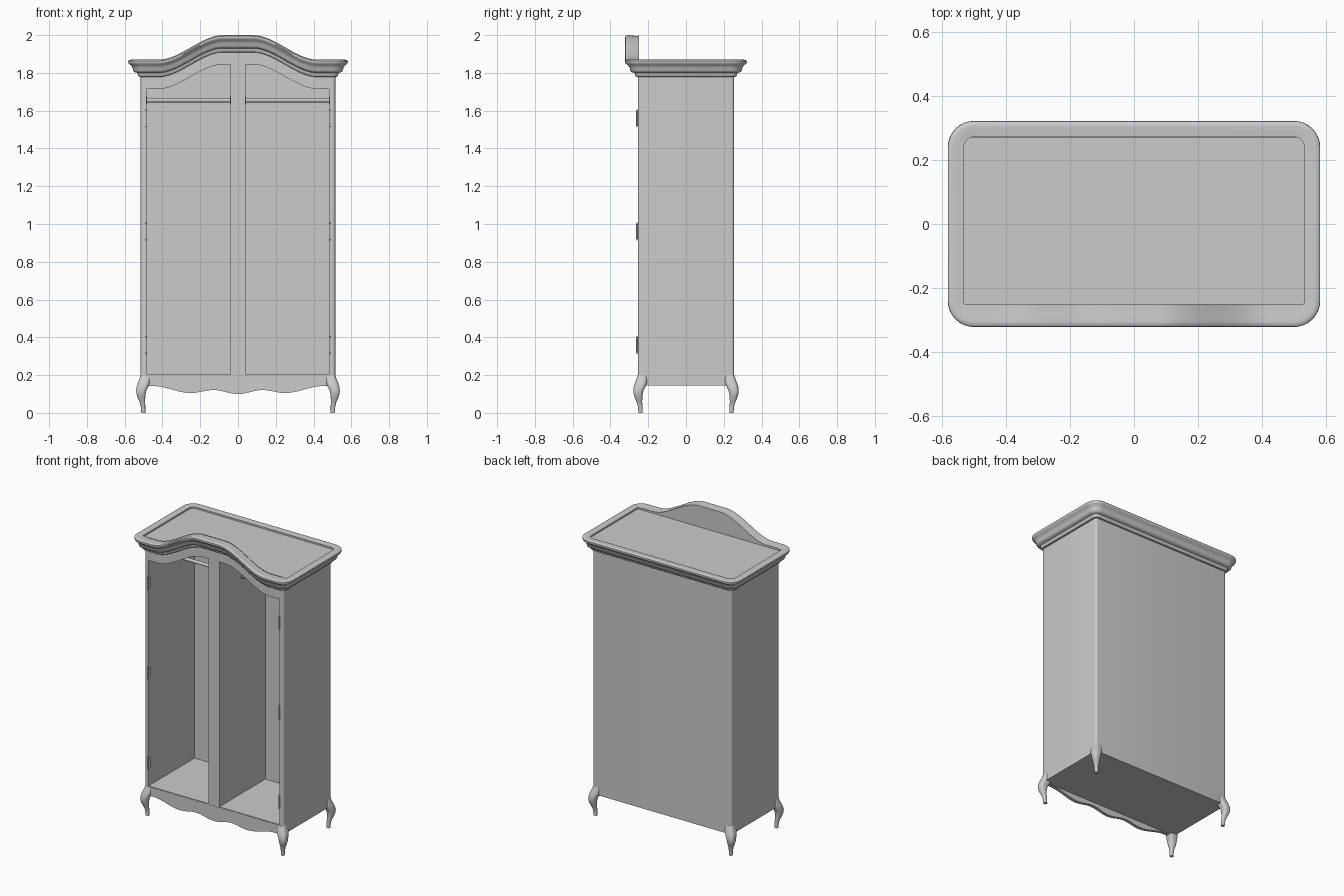
import bpy, bmesh, math

if "Cube" in bpy.data.objects:
    bpy.data.objects.remove(bpy.data.objects["Cube"])

HX, HY, R = 0.515, 0.255, 0.015      # carcass half sizes and corner radius


def smooth(t):
    t = min(1, max(0, t))
    return t * t * (3 - 2 * t)


def arch(x):
    return 0.13 * smooth((0.42 - abs(x)) / 0.34)


def finish(bm, name, angle=35):
    bmesh.ops.recalc_face_normals(bm, faces=bm.faces)
    me = bpy.data.meshes.new(name)
    bm.to_mesh(me)
    bm.free()
    ob = bpy.data.objects.new(name, me)
    bpy.context.collection.objects.link(ob)
    shade(ob, angle)
    return ob


def shade(ob, angle=35):
    bpy.ops.object.select_all(action='DESELECT')
    ob.select_set(True)
    bpy.context.view_layer.objects.active = ob
    bpy.ops.object.shade_smooth_by_angle(angle=math.radians(angle))


def loft(name, rings, closed=False, angle=35):
    bm = bmesh.new()
    vs = [[bm.verts.new(p) for p in r] for r in rings]
    pairs = list(zip(vs, vs[1:])) + ([(vs[-1], vs[0])] if closed else [])
    n = len(vs[0])
    for a, b in pairs:
        for i in range(n):
            j = (i + 1) % n
            bm.faces.new((a[i], a[j], b[j], b[i]))
    if not closed:
        bm.faces.new(vs[0])
        bm.faces.new(vs[-1])
    return finish(bm, name, angle)


def slab(name, outline, y0, y1):
    """Extrude an x-z outline along y."""
    return loft(name, [[(x, y, z) for x, z in outline] for y in (y0, y1)])


def box(name, x0, x1, y0, y1, z0, z1):
    return slab(name, [(x0, z0), (x1, z0), (x1, z1), (x0, z1)], y0, y1)


def rounded_rect(hx, hy, r, front=0, seg=6):
    """Rounded rectangle starting along the front edge."""
    a, b = hx - r, hy - r
    pts = [(-a + 2 * a * i / (front + 1), -hy) for i in range(1, front + 1)]
    for k, (sx, sy) in enumerate([(1, -1), (1, 1), (-1, 1), (-1, -1)]):
        for i in range(seg + 1):
            t = math.pi / 2 * (k - 1 + i / seg)
            pts.append((sx * a + r * math.cos(t), sy * b + r * math.sin(t)))
    return pts


def cut(ob, cutter):
    m = ob.modifiers.new("cut", 'BOOLEAN')
    m.operation, m.solver, m.object = 'DIFFERENCE', 'EXACT', cutter
    bpy.context.view_layer.objects.active = ob
    bpy.ops.object.modifier_apply(modifier=m.name)
    bpy.data.objects.remove(cutter)


# Hollow carcass: two compartments with arched door openings
carcass = loft("carcass", [[(x, y, z) for x, y in rounded_rect(HX, HY, R)]
                           for z in (0.145, 1.852)])
for s in (-1, 1):
    xa, xb = sorted((s * 0.037, s * 0.488))
    cut(carcass, box("cavity_cutter", xa, xb, -0.235, 0.237, 0.202, 1.847))
    xs = [0.485 - 0.445 * i / 30 for i in range(31)]
    outline = [(s * 0.04, 0.205), (s * 0.485, 0.205)]
    outline += [(s * x, 1.715 + arch(x)) for x in xs]
    cut(carcass, slab("opening_cutter", outline, -0.4, -0.1))
shade(carcass)

# Arched fascia that rises above the carcass top
xs = [-0.5 + i / 60 for i in range(61)]
slab("arched_fascia", [(-0.5, 1.846), (0.5, 1.846)] +
     [(x, 1.868 + arch(x)) for x in reversed(xs)], -0.2555, -0.25)

# Cornice: moulding profile (offset, height) swept around, arched in front
profile = [(-0.004, 1.778), (0.010, 1.780), (0.015, 1.787), (0.017, 1.800),
           (0.034, 1.804), (0.040, 1.812), (0.043, 1.826), (0.051, 1.840),
           (0.062, 1.847), (0.067, 1.856), (0.066, 1.864), (0.060, 1.869),
           (0.050, 1.870), (0.030, 1.867), (0.017, 1.866), (0.017, 1.848),
           (-0.004, 1.848)]
rings = []
for k, (d, z) in enumerate(profile):
    ring = []
    for x, y in rounded_rect(HX + d, HY + d, R + d, front=60, seg=8):
        up = arch(x) if y < -0.2 else 0
        if k > 13:
            y = max(y, -0.25) if y > -0.2 or abs(x) > 0.52 else -0.25
        ring.append((x, y, z + up))
    rings.append(ring)
loft("cornice", rings, closed=True, angle=40)
box("top_panel", -0.531, 0.531, -0.252, 0.271, 1.845, 1.856)

# Scalloped front apron
keys = [(0, 0.100), (0.13, 0.121), (0.25, 0.105), (0.45, 0.142), (0.51, 0.142)]


def apron_z(x):
    x = abs(x)
    for (xa, za), (xb, zb) in zip(keys, keys[1:]):
        if x <= xb:
            return za + (zb - za) * smooth((x - xa) / (xb - xa))
    return keys[-1][1]


xs = [-0.5 + i / 80 for i in range(81)]
slab("front_apron", [(x, apron_z(x)) for x in xs] + [(0.5, 0.2), (-0.5, 0.2)],
     -0.2565, -0.236)

# Cabriole legs: (height, bulge beyond the carcass, width)
levels = [(0, -0.003, 0.022), (0.02, -0.002, 0.022), (0.04, 0.001, 0.025),
          (0.06, 0.007, 0.030), (0.08, 0.016, 0.040), (0.10, 0.022, 0.048),
          (0.12, 0.024, 0.054), (0.14, 0.021, 0.062), (0.16, 0.015, 0.064),
          (0.18, 0.007, 0.060), (0.2, 0.0008, 0.052)]
for sx, nx in ((-1, "left"), (1, "right")):
    for sy, ny in ((-1, "front"), (1, "back")):
        rings = []
        for z, d, w in levels:
            cx, cy = HX + d - w / 2, HY + d - w / 2
            rings.append([(sx * cx + x, sy * cy + y, z)
                          for x, y in rounded_rect(w / 2, w / 2, w * 0.36)])
        loft(f"{ny}_{nx}_leg", rings, angle=50)


def rod(name, p, radius, length, axis):
    bm = bmesh.new()
    bmesh.ops.create_cone(bm, cap_ends=True, segments=20, radius1=radius,
                          radius2=radius, depth=length)
    ob = finish(bm, name)
    ob.location = p
    if axis == 'x':
        ob.rotation_euler = (0, math.pi / 2, 0)


# Hanging rails with end flanges, and door hinges
for s, side in ((-1, "left"), (1, "right")):
    rod(f"{side}_hanging_rail", (s * 0.2625, 0, 1.655), 0.011, 0.452, 'x')
    for x in (0.039, 0.486):
        rod(f"{side}_rail_flange", (s * x, 0, 1.655), 0.02, 0.006, 'x')
    for z in (0.36, 0.96, 1.56):
        rod(f"{side}_hinge_barrel", (s * 0.486, -0.259, z), 0.005, 0.08, 'z')
        for dz in (-0.043, 0.043):
            rod(f"{side}_hinge_tip", (s * 0.486, -0.259, z + dz), 0.003, 0.008, 'z')
        xa, xb = sorted((s * 0.483, s * 0.486))
        box(f"{side}_hinge_leaf", xa, xb, -0.256, -0.236, z - 0.035, z + 0.035)
